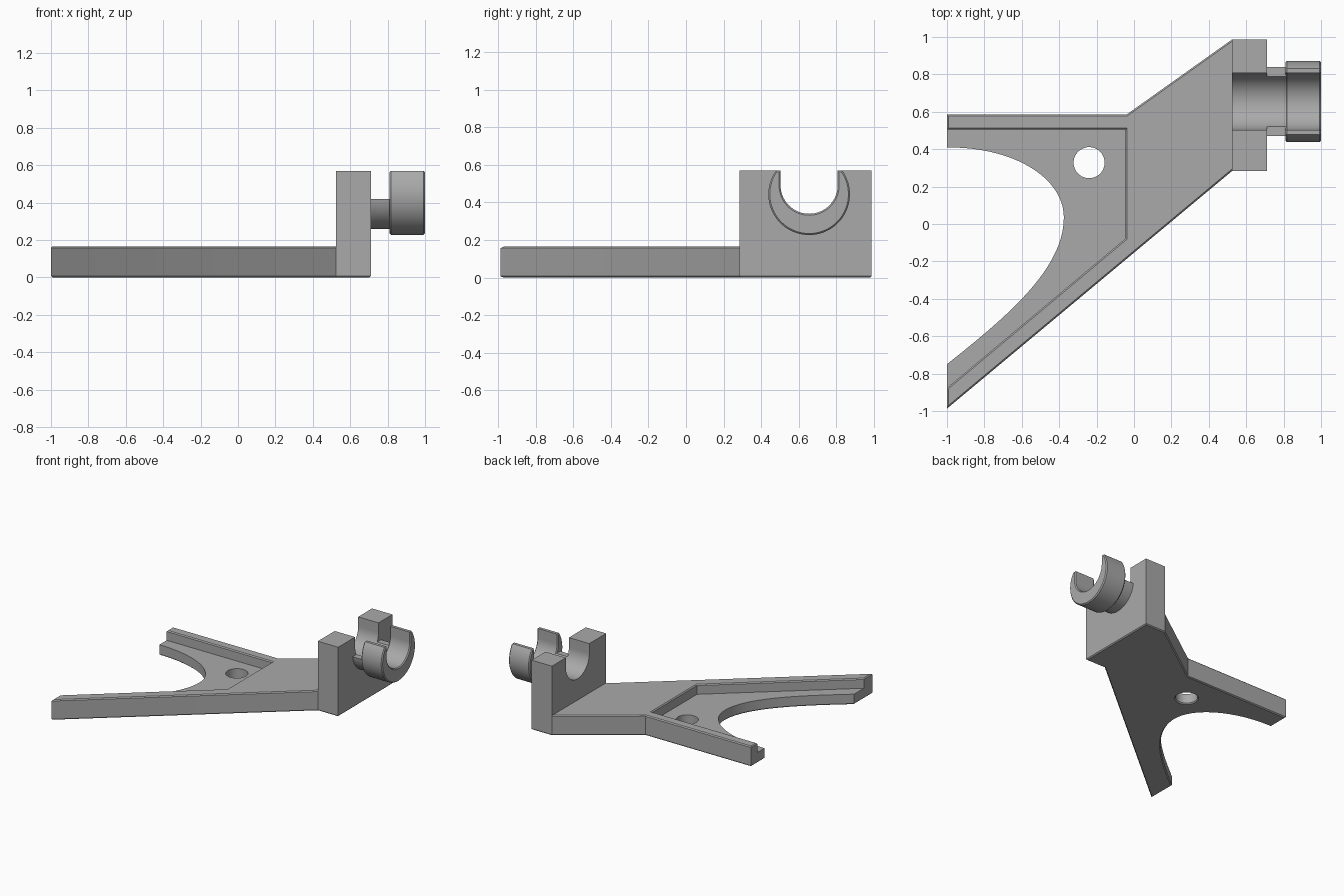
import bpy, bmesh, math
from mathutils import Vector
from mathutils.geometry import interpolate_bezier

cube = bpy.data.objects.get("Cube")
if cube:
    bpy.data.objects.remove(cube, do_unlink=True)

# Single material
grey = bpy.data.materials.new("plain grey")
grey.use_nodes = True
colour = (0.4, 0.4, 0.4, 1)
grey.diffuse_color = colour
grey.node_tree.nodes["Principled BSDF"].inputs["Base Color"].default_value = colour

PLATE_TOP, FLOOR, BLOCK_TOP = 0.165, 0.085, 0.57
CY, BORE_Z, BORE_R, RING_Z = 0.655, 0.492, 0.152, 0.444
CHAMFER = 0.008


def prism(name, pts, lo, hi, along_x=False):
    """Extrude a closed profile along z, or along x for (y, z) profiles."""
    bm = bmesh.new()
    rows = [[bm.verts.new((h, a, b) if along_x else (a, b, h)) for a, b in pts]
            for h in (lo, hi)]
    for row in rows:
        bm.faces.new(row)
    n = len(pts)
    for i in range(n):
        j = (i + 1) % n
        bm.faces.new((rows[0][i], rows[0][j], rows[1][j], rows[1][i]))
    bmesh.ops.recalc_face_normals(bm, faces=bm.faces)
    mesh = bpy.data.meshes.new(name)
    bm.to_mesh(mesh)
    bm.free()
    mesh.materials.append(grey)
    obj = bpy.data.objects.new(name, mesh)
    bpy.context.collection.objects.link(obj)
    return obj


def arc(cx, cy, r, start, end, steps=48):
    angles = [start + (end - start) * i / steps for i in range(steps + 1)]
    return [(cx + r * math.cos(t), cy + r * math.sin(t)) for t in angles]


def curve(*p):
    a, h1, h2, b = [Vector((x, y, 0)) for x, y in p]
    return [(v.x, v.y) for v in interpolate_bezier(a, h1, h2, b, 24)]


def cut(obj, cutter):
    mod = obj.modifiers.new("cut", 'BOOLEAN')
    mod.object, mod.solver = cutter, 'EXACT'
    dg = bpy.context.evaluated_depsgraph_get()
    mesh = bpy.data.meshes.new_from_object(obj.evaluated_get(dg))
    obj.modifiers.clear()
    obj.data = mesh
    bpy.data.objects.remove(cutter, do_unlink=True)


def chamfer(obj, axis, levels):
    """Chamfer the sharp convex edges lying in the given planes."""
    bm = bmesh.new()
    bm.from_mesh(obj.data)
    edges = [e for e in bm.edges if len(e.link_faces) == 2
             and e.calc_face_angle_signed() > 0.6
             and any(all(abs(v.co[axis] - k) < 1e-4 for v in e.verts) for k in levels)]
    bmesh.ops.bevel(bm, geom=edges, offset=CHAMFER, segments=1, profile=0.5,
                    affect='EDGES', clamp_overlap=True)
    bm.to_mesh(obj.data)
    bm.free()


def smooth(obj):
    bpy.ops.object.select_all(action='DESELECT')
    obj.select_set(True)
    bpy.context.view_layer.objects.active = obj
    bpy.ops.object.shade_smooth_by_angle(angle=math.radians(30))


def bore(top):
    """U-shaped channel from its right lip round to its left lip."""
    if top >= BORE_Z:
        return [(CY + BORE_R, top)] + arc(CY, BORE_Z, BORE_R, 0, -math.pi) + [(CY - BORE_R, top)]
    a = math.asin((top - BORE_Z) / BORE_R)
    return arc(CY, BORE_Z, BORE_R, a, -math.pi - a)


def open_ring(name, r, top, lo, hi):
    a = math.asin(max(-1, (top - RING_Z) / r))
    return prism(name, arc(CY, RING_Z, r, -math.pi - a, a, 64) + bore(top), lo, hi, True)


# Forked base plate, running slightly into the upright block
inlet = (curve((-1, 0.41), (-0.62, 0.41), (-0.375, 0.235), (-0.375, 0.035))
         + curve((-0.375, 0.035), (-0.375, -0.255), (-0.72, -0.525), (-1, -0.75))[1:])
outline = [(-1, -0.987), (0.525, 0.284), (0.55, 0.3), (0.55, 0.97), (0.525, 0.987),
           (-0.04, 0.585), (-1, 0.585)]
plate = prism("forked_plate", outline + inlet, 0, PLATE_TOP)

# Sunken pocket, open at the fork tips, and the round hole in its floor
cut(plate, prism("pocket_cutter", [(-1.1, 0.505), (-0.045, 0.505), (-0.045, -0.077),
                                   (-1.1, -0.96)], FLOOR, 0.4))
cut(plate, prism("hole_cutter", arc(-0.24, 0.328, 0.083, 0, math.tau)[:-1], -0.2, 0.4))
chamfer(plate, 2, (0, PLATE_TOP))
smooth(plate)

# Upright block with the open channel
block = prism("upright_block", [(0.987, BLOCK_TOP), (0.987, 0), (0.284, 0), (0.284, BLOCK_TOP)]
              + bore(BLOCK_TOP)[::-1], 0.525, 0.71, True)
chamfer(block, 2, (0,))
smooth(block)

# Narrow neck and wider open collar
neck = open_ring("neck", 0.185, 0.42, 0.705, 0.815)
smooth(neck)
collar = open_ring("open_collar", 0.217, BLOCK_TOP, 0.81, 1)
chamfer(collar, 0, (0.81, 1))
smooth(collar)
